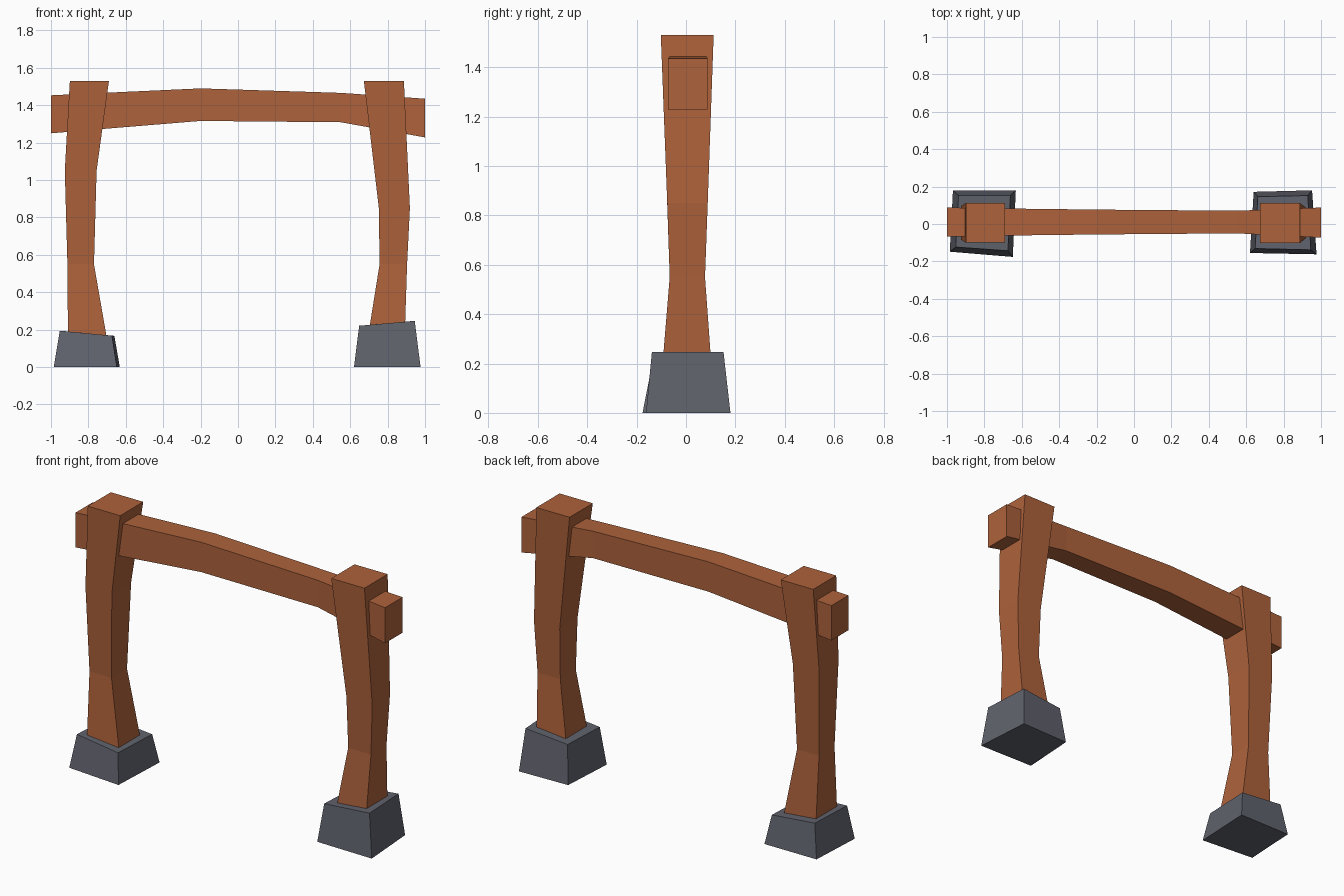
import bpy


def material(name, color):
    m = bpy.data.materials.new(name)
    m.diffuse_color = (*color, 1)
    return m


wood = material("reddish wood", (0.42, 0.122, 0.044))
stone = material("grey stone", (0.118, 0.124, 0.153))


def loft(name, rings, mat):
    """Skin a chain of four-cornered rings and cap both ends."""
    verts = [p for ring in rings for p in ring]
    n = len(rings)
    faces = [(3, 2, 1, 0), tuple(range(4 * n - 4, 4 * n))]
    for r in range(n - 1):
        for i in range(4):
            a, b = r * 4 + i, r * 4 + (i + 1) % 4
            faces.append((a, b, b + 4, a + 4))
    me = bpy.data.meshes.new(name)
    me.from_pydata(verts, [], faces)
    me.materials.append(mat)
    me.update()
    ob = bpy.data.objects.new(name, me)
    bpy.context.collection.objects.link(ob)
    return ob


def post(name, sections):
    # each section: z, x0, x1, y0, y1
    loft(name, [[(x0, y0, z), (x1, y0, z), (x1, y1, z), (x0, y1, z)]
                for z, x0, x1, y0, y1 in sections], wood)


# Tapering, slightly bent posts
post("left_post", [(0.13, -0.909, -0.697, -0.096, 0.104),
                   (0.55, -0.912, -0.770, -0.066, 0.077),
                   (1.05, -0.926, -0.756, -0.083, 0.095),
                   (1.53, -0.899, -0.690, -0.100, 0.112)])
post("right_post", [(0.15, 0.693, 0.891, -0.099, 0.106),
                    (0.55, 0.757, 0.904, -0.066, 0.077),
                    (0.85, 0.753, 0.919, -0.076, 0.088),
                    (1.53, 0.673, 0.887, -0.102, 0.112)])

# Arched crossbeam: x, z0, z1, y0, y1
beam = [(-1.0, 1.25, 1.453, -0.068, 0.088),
        (-0.70, 1.275, 1.467, -0.062, 0.083),
        (-0.20, 1.316, 1.49, -0.056, 0.077),
        (0.55, 1.309, 1.466, -0.050, 0.071),
        (1.0, 1.228, 1.435, -0.073, 0.088)]
loft("crossbeam", [[(x, y0, z0), (x, y1, z0), (x, y1, z1), (x, y0, z1)]
                   for x, z0, z1, y0, y1 in beam], wood)

# Skewed stone footings with sloping tops
loft("left_footing", [
    [(-0.985, -0.148, 0), (-0.648, -0.176, 0), (-0.632, 0.18, 0), (-0.968, 0.18, 0)],
    [(-0.953, -0.123, 0.194), (-0.674, -0.143, 0.168),
     (-0.661, 0.153, 0.167), (-0.938, 0.153, 0.193)]], stone)
loft("right_footing", [
    [(0.62, -0.155, 0), (0.976, -0.162, 0), (0.952, 0.18, 0), (0.64, 0.172, 0)],
    [(0.648, -0.131, 0.221), (0.945, -0.138, 0.247),
     (0.929, 0.152, 0.246), (0.662, 0.146, 0.221)]], stone)
